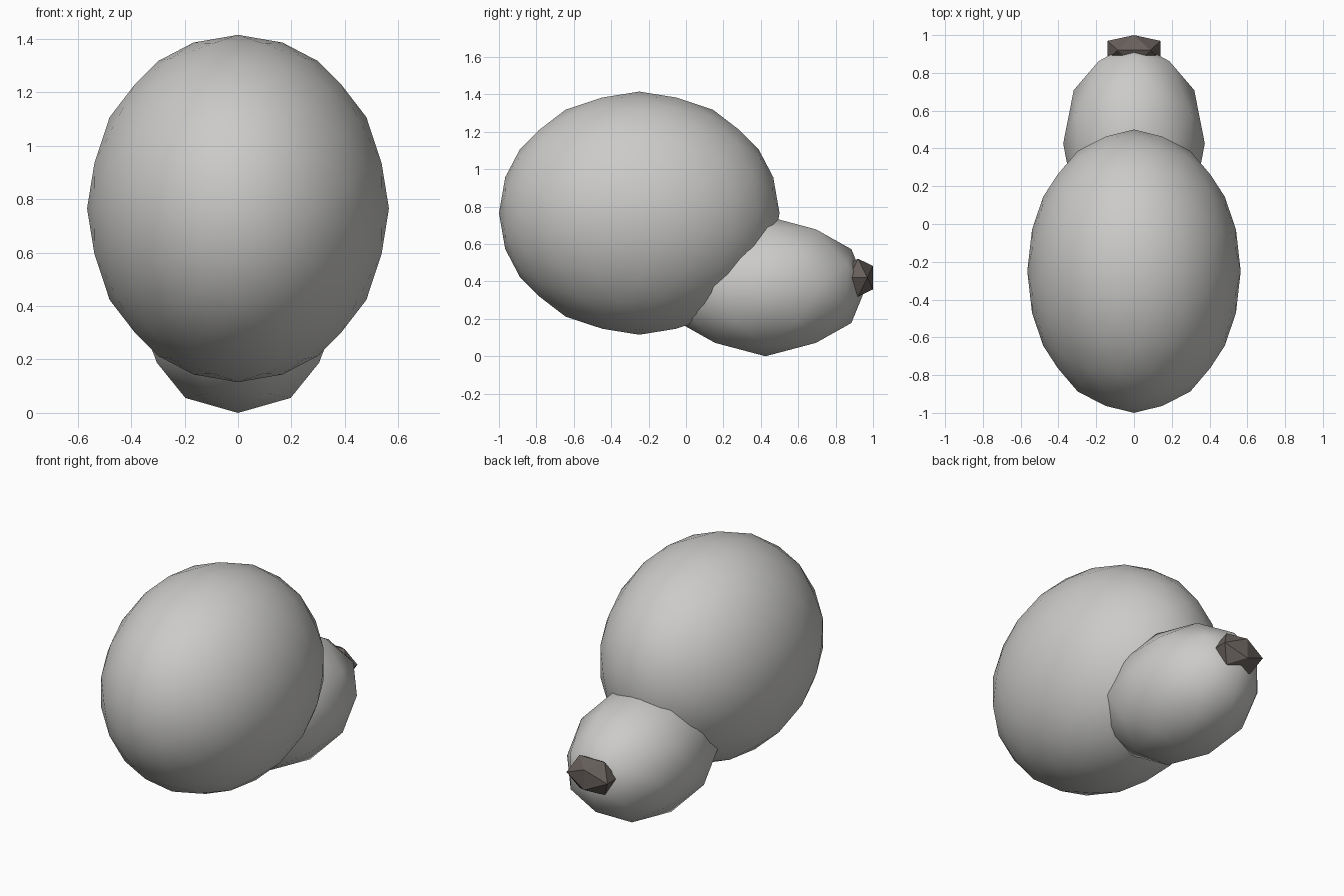
import bpy, bmesh, math
from mathutils import Matrix, Vector

cube = bpy.data.objects.get("Cube")
if cube:
    bpy.data.objects.remove(cube, do_unlink=True)


def make_material(name, rgb):
    mat = bpy.data.materials.new(name)
    mat.use_nodes = True
    mat.diffuse_color = (*rgb, 1)
    bsdf = mat.node_tree.nodes["Principled BSDF"]
    bsdf.inputs["Base Color"].default_value = (*rgb, 1)
    bsdf.inputs["Roughness"].default_value = 0.9
    return mat


def ellipsoid(name, level, centre, radii, mat, smooth):
    """Icosphere turned so an edge midpoint lies on every axis, then stretched."""
    bm = bmesh.new()
    bmesh.ops.create_icosphere(bm, subdivisions=level, radius=1)
    half_edge = math.atan(2) / 2
    turn = Matrix.Rotation(-half_edge, 4, 'Y')
    stretch = Matrix.Diagonal((*radii, 1))
    bm.transform(Matrix.Translation(Vector(centre)) @ stretch @ turn)
    for face in bm.faces:
        face.smooth = smooth
    mesh = bpy.data.meshes.new(name)
    bm.to_mesh(mesh)
    bm.free()
    mesh.materials.append(mat)
    obj = bpy.data.objects.new(name, mesh)
    bpy.context.collection.objects.link(obj)
    return obj


fur = make_material("light_grey", (0.60, 0.595, 0.58))
dark = make_material("dark_grey_brown", (0.135, 0.115, 0.107))

# Large rounded mass, smaller muzzle behind it, and faceted nose tip
ellipsoid("head", 3, (0, -0.25, 0.765), (0.565, 0.75, 0.65), fur, True)
ellipsoid("muzzle", 2, (0, 0.425, 0.375), (0.375, 0.54, 0.375), fur, True)
ellipsoid("nose", 1, (0, 0.92, 0.42), (0.165, 0.094, 0.119), dark, False)
